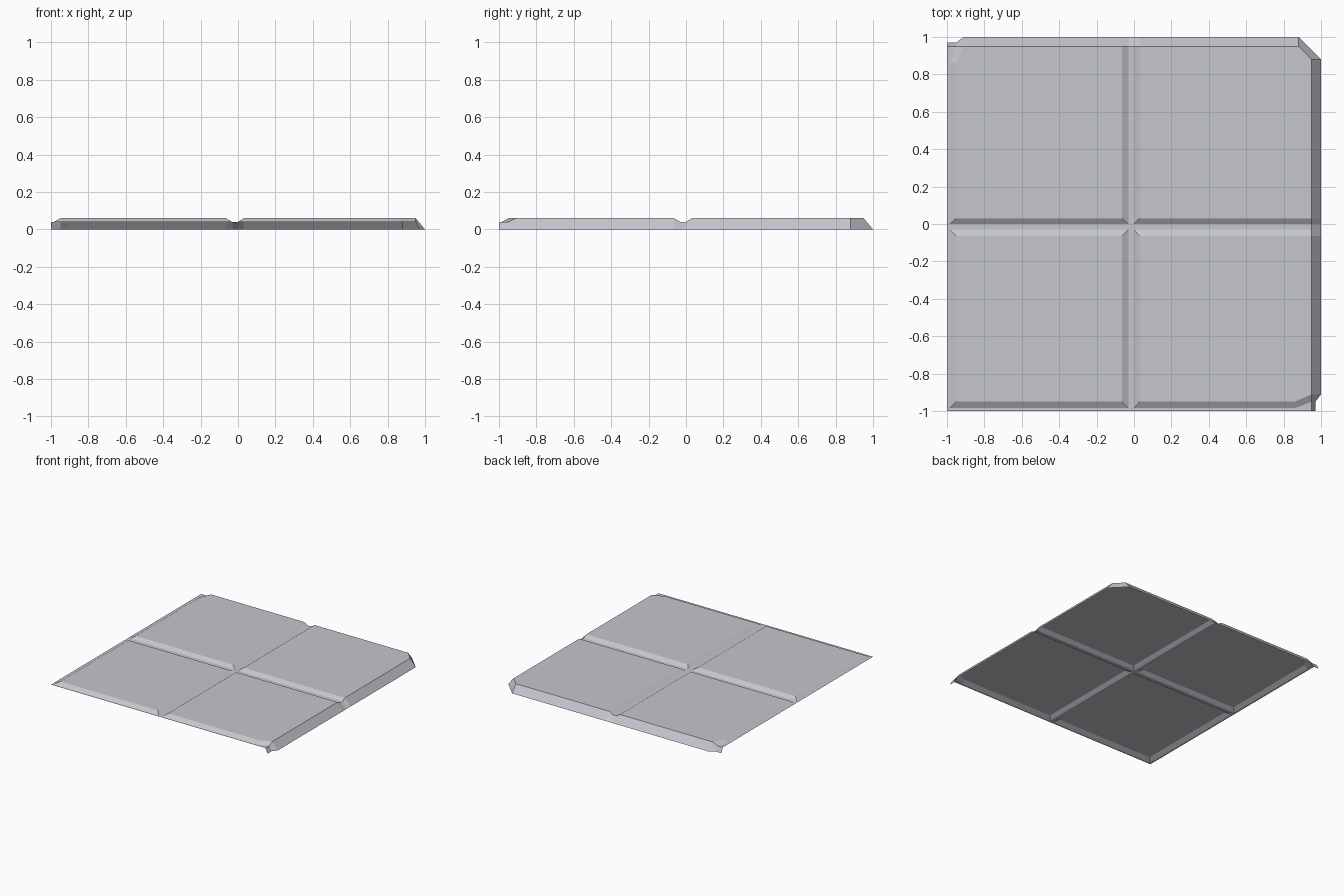
import bpy, bmesh

if "Cube" in bpy.data.objects:
    bpy.data.objects.remove(bpy.data.objects["Cube"])

TOP, LOW = 0.06, 0.04   # slab surface and groove floor heights
E = 0.95                # where the outer skirt starts

mat = bpy.data.materials.new("pale stone grey")
mat.diffuse_color = (0.56, 0.57, 0.62, 1)
mat.use_nodes = True
mat.node_tree.nodes["Principled BSDF"].inputs["Base Color"].default_value = mat.diffuse_color


def make(name, polys):
    """Build one object from polygons, every face turned to look upward."""
    bm = bmesh.new()
    for p in polys:
        f = bm.faces.new([bm.verts.new(v) for v in p])
        f.normal_update()
        if f.normal.z < 0:
            f.normal_flip()
    bmesh.ops.remove_doubles(bm, verts=bm.verts, dist=0.0005)
    me = bpy.data.meshes.new(name)
    bm.to_mesh(me)
    bm.free()
    me.materials.append(mat)
    ob = bpy.data.objects.new(name, me)
    bpy.context.collection.objects.link(ob)
    return ob


def swap(pts):
    """Mirror points across the x = y diagonal."""
    return [(p[1], p[0]) + tuple(p[2:]) for p in pts]


def slab(name, top, low, skip=()):
    """Flat slab with sloped edges; skip lists edges left to the skirt."""
    n = len(top)
    t = [(x, y, TOP) for x, y in top]
    b = [(x, y, LOW) for x, y in low]
    polys = [t]
    for i in range(n):
        if i not in skip:
            j = (i + 1) % n
            quad = [t[i], t[j], b[j], b[i]]
            polys.append(quad)
    make(name, polys)


# four paving slabs
slab("slab_front_left",
     [(-.95, -.95), (-.065, -.95), (-.065, -.065), (-.95, -.065)],
     [(-.985, -.985), (-.03, -.985), (-.03, -.03), (-.985, -.03)])
fr_top = [(.03, -.95), (.86, -.95), (E, -.91), (E, -.065), (.03, -.065)]
fr_low = [(0, -.985), (.86, -.985), (E, -.95), (E, -.03), (0, -.03)]
slab("slab_front_right", fr_top, fr_low, skip=(2,))
slab("slab_back_left", swap(fr_top), swap(fr_low), skip=(2,))
slab("slab_back_right",
     [(.03, .03), (E, .03), (E, .88), (.88, E), (.03, E)],
     [(0, 0), (E, 0), (E, .88), (.88, E), (0, E)], skip=(1, 2, 3))


# groove floors between the slabs and along the two open edges
def rect(x0, x1, y0, y1):
    return [(x0, y0, LOW), (x1, y0, LOW), (x1, y1, LOW), (x0, y1, LOW)]


tri = [(.86, -.985, LOW), (E, -.985, LOW), (E, -.95, LOW)]
make("groove_floor", [
    rect(-.985, E, -.03, 0),
    rect(-.03, 0, -.985, -.03), rect(-.03, 0, 0, E),
    rect(-1, E, -1, -.985), rect(-1, -.985, -.985, E),
    tri, swap(tri)])

# sloped skirt on the right, cut corner and back
up = [(E, -1, LOW), (E, -.95, LOW), (E, -.91, TOP), (E, -.065, TOP),
      (E, -.03, LOW), (E, 0, LOW), (E, .03, TOP), (E, .88, TOP)]
down = [(.97, -1, 0), (.97, -.95, 0)] + [(1, p[1], 0) for p in up[2:]]
up += swap(up)[::-1]
down += swap(down)[::-1]
make("skirt", [[up[i], up[i + 1], down[i + 1], down[i]]
               for i in range(len(up) - 1)])
